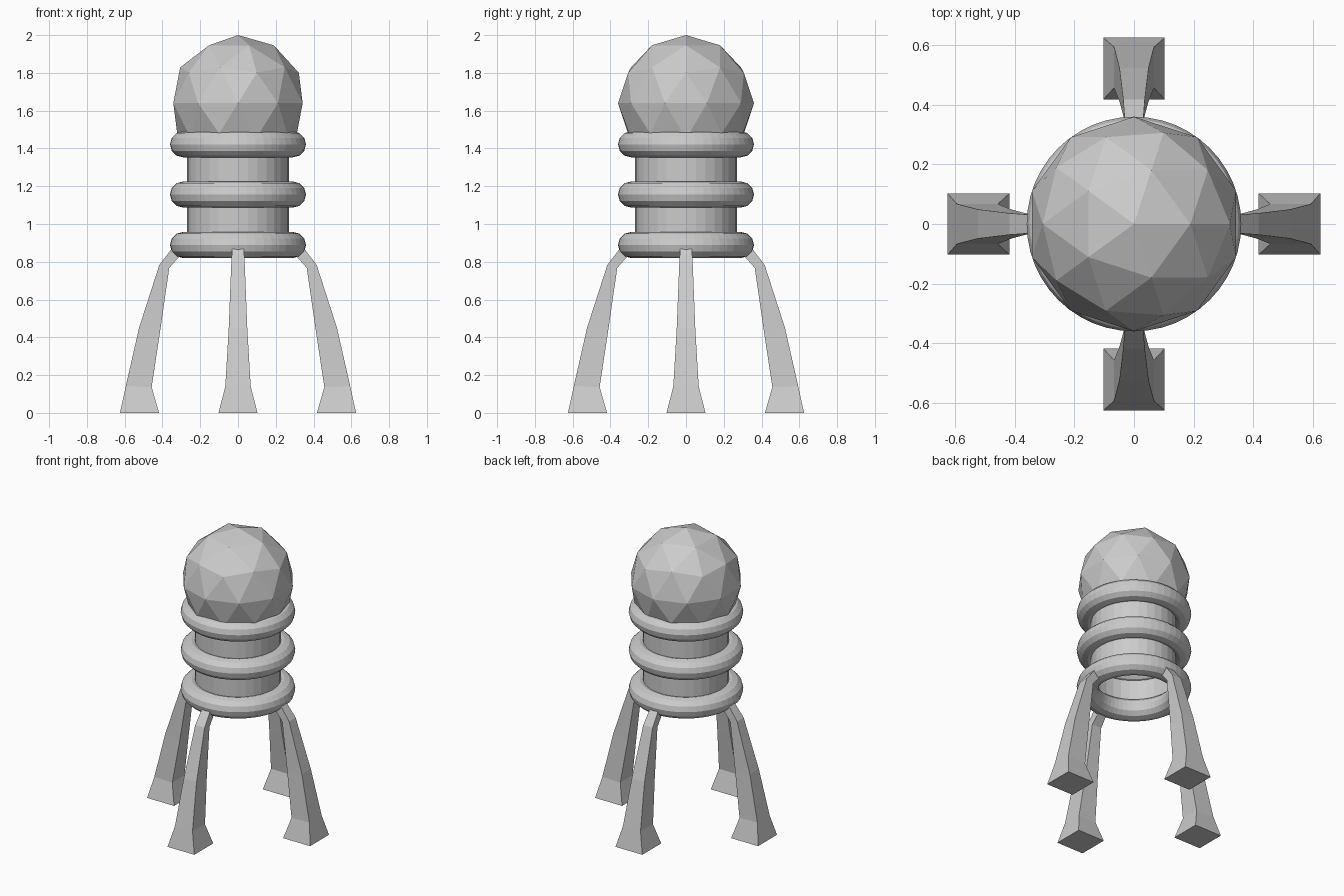
import bpy, bmesh, math

if "Cube" in bpy.data.objects:
    bpy.data.objects.remove(bpy.data.objects["Cube"])

# ball on top
bpy.ops.mesh.primitive_ico_sphere_add(subdivisions=2, radius=0.36, location=(0, 0, 1.64))
bpy.context.object.name = "ball"

# open tube body
bpy.ops.mesh.primitive_cylinder_add(vertices=32, radius=0.27, depth=0.54,
                                    end_fill_type='NOTHING', location=(0, 0, 1.155))
bpy.context.object.name = "body_tube"

# three rings
for name, z in (("lower_ring", 0.889), ("middle_ring", 1.156), ("upper_ring", 1.422)):
    bpy.ops.mesh.primitive_torus_add(major_segments=48, minor_segments=12,
                                     major_radius=0.291, minor_radius=0.069, location=(0, 0, z))
    bpy.context.object.name = name

# leg cross-sections: outer radius, z, inner radius, z, half width
SECTIONS = [
    (0.625, 0.0, 0.418, 0.0, 0.103),
    (0.594, 0.142, 0.457, 0.137, 0.067),
    (0.524, 0.45, 0.412, 0.435, 0.049),
    (0.417, 0.782, 0.364, 0.767, 0.036),
    (0.335, 0.89, 0.295, 0.845, 0.03),
]


def make_leg(name, angle):
    bm = bmesh.new()
    rings = []
    for ro, zo, ri, zi, w in SECTIONS:
        rings.append([bm.verts.new(p) for p in
                      ((ro, -w, zo), (ro, w, zo), (ri, w, zi), (ri, -w, zi))])
    for a, b in zip(rings, rings[1:]):
        for i in range(4):
            j = (i + 1) % 4
            bm.faces.new((a[i], a[j], b[j], b[i]))
    bm.faces.new(rings[0][::-1])
    bm.faces.new(rings[-1])
    bmesh.ops.recalc_face_normals(bm, faces=bm.faces)
    mesh = bpy.data.meshes.new(name)
    bm.to_mesh(mesh)
    bm.free()
    obj = bpy.data.objects.new(name, mesh)
    obj.rotation_euler.z = angle
    bpy.context.collection.objects.link(obj)


# four legs around the body
for i, side in enumerate(("right", "back", "left", "front")):
    make_leg(side + "_leg", i * math.pi / 2)
